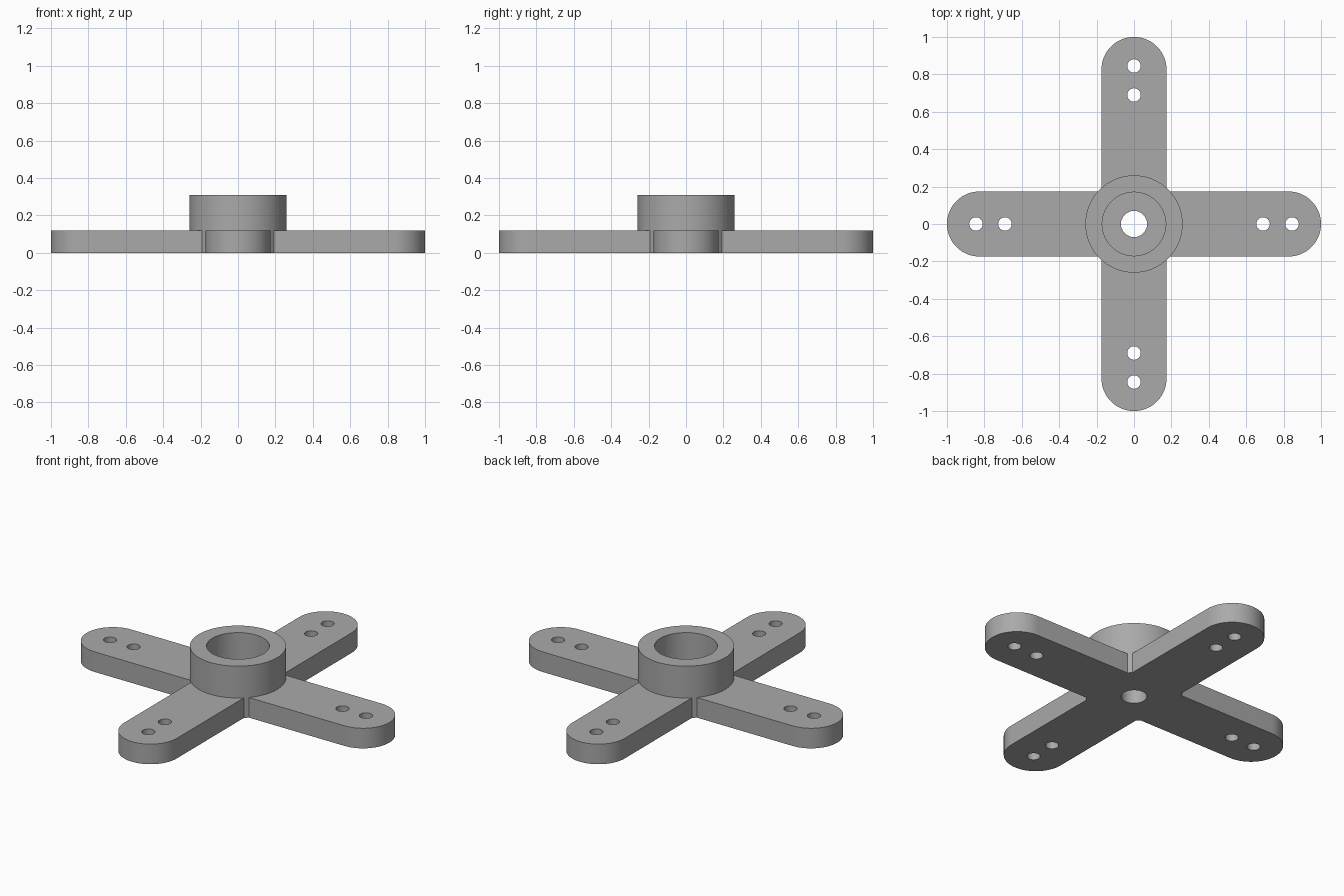
import bpy, bmesh, math

cube = bpy.data.objects.get("Cube")
if cube:
    bpy.data.objects.remove(cube, do_unlink=True)

TIP, HALF_W, ARM_H = 1.0, 0.174, 0.12
HUB_R, HUB_H = 0.26, 0.31
BORE_R, SCREW_R, PIN_R = 0.17, 0.07, 0.036

grey = bpy.data.materials.new("plain grey")
grey.use_nodes = True
colour = (0.4, 0.4, 0.4, 1)
grey.diffuse_color = colour
grey.node_tree.nodes["Principled BSDF"].inputs["Base Color"].default_value = colour


def prism(name, outline, z0, z1):
    """Extrude a flat outline between two heights."""
    bm = bmesh.new()
    base = bm.faces.new([bm.verts.new((x, y, z0)) for x, y in outline])
    top = bmesh.ops.extrude_face_region(bm, geom=[base])["geom"]
    for v in top:
        if isinstance(v, bmesh.types.BMVert):
            v.co.z = z1
    bmesh.ops.recalc_face_normals(bm, faces=bm.faces)
    mesh = bpy.data.meshes.new(name)
    bm.to_mesh(mesh)
    bm.free()
    mesh.materials.append(grey)
    obj = bpy.data.objects.new(name, mesh)
    bpy.context.collection.objects.link(obj)
    return obj


def arc(cx, cy, r, start, sweep, n):
    return [(cx + r * math.cos(start + sweep * i / n),
             cy + r * math.sin(start + sweep * i / n)) for i in range(n + 1)]


def disc(name, r, z0, z1, cx=0, cy=0, n=96):
    return prism(name, arc(cx, cy, r, 0, math.tau, n)[:-1], z0, z1)


def combine(target, tool, operation):
    """Apply a boolean and discard the tool."""
    tool.hide_render = True
    mod = target.modifiers.new(operation.lower(), "BOOLEAN")
    mod.operation, mod.object, mod.solver = operation, tool, "EXACT"
    bpy.context.view_layer.objects.active = target
    bpy.ops.object.modifier_apply(modifier=mod.name)
    bpy.data.objects.remove(tool, do_unlink=True)


# Two crossed bars with rounded tips
c = TIP - HALF_W
bar = (arc(c, 0, HALF_W, -math.pi / 2, math.pi, 32)
       + arc(-c, 0, HALF_W, math.pi / 2, math.pi, 32))
horn = prism("cross_horn", bar, 0, ARM_H)
combine(horn, prism("cross_bar", [(-y, x) for x, y in bar], 0, ARM_H), "UNION")

# Raised central hub
combine(horn, disc("hub", HUB_R, 0, HUB_H), "UNION")

# Wide shaft socket above a narrow screw hole
combine(horn, disc("socket_cutter", BORE_R, ARM_H, HUB_H + 0.1), "DIFFERENCE")
combine(horn, disc("screw_cutter", SCREW_R, -0.1, HUB_H, n=64), "DIFFERENCE")

# Two pin holes along each arm
for k in range(4):
    dx, dy = round(math.cos(k * math.pi / 2)), round(math.sin(k * math.pi / 2))
    for d in (0.69, 0.845):
        combine(horn, disc("pin_cutter", PIN_R, -0.1, ARM_H + 0.1,
                           d * dx, d * dy, 32), "DIFFERENCE")

# Smooth round walls, crisp edges
bpy.ops.object.select_all(action="DESELECT")
horn.select_set(True)
bpy.context.view_layer.objects.active = horn
bpy.ops.object.shade_smooth_by_angle(angle=math.radians(30))
